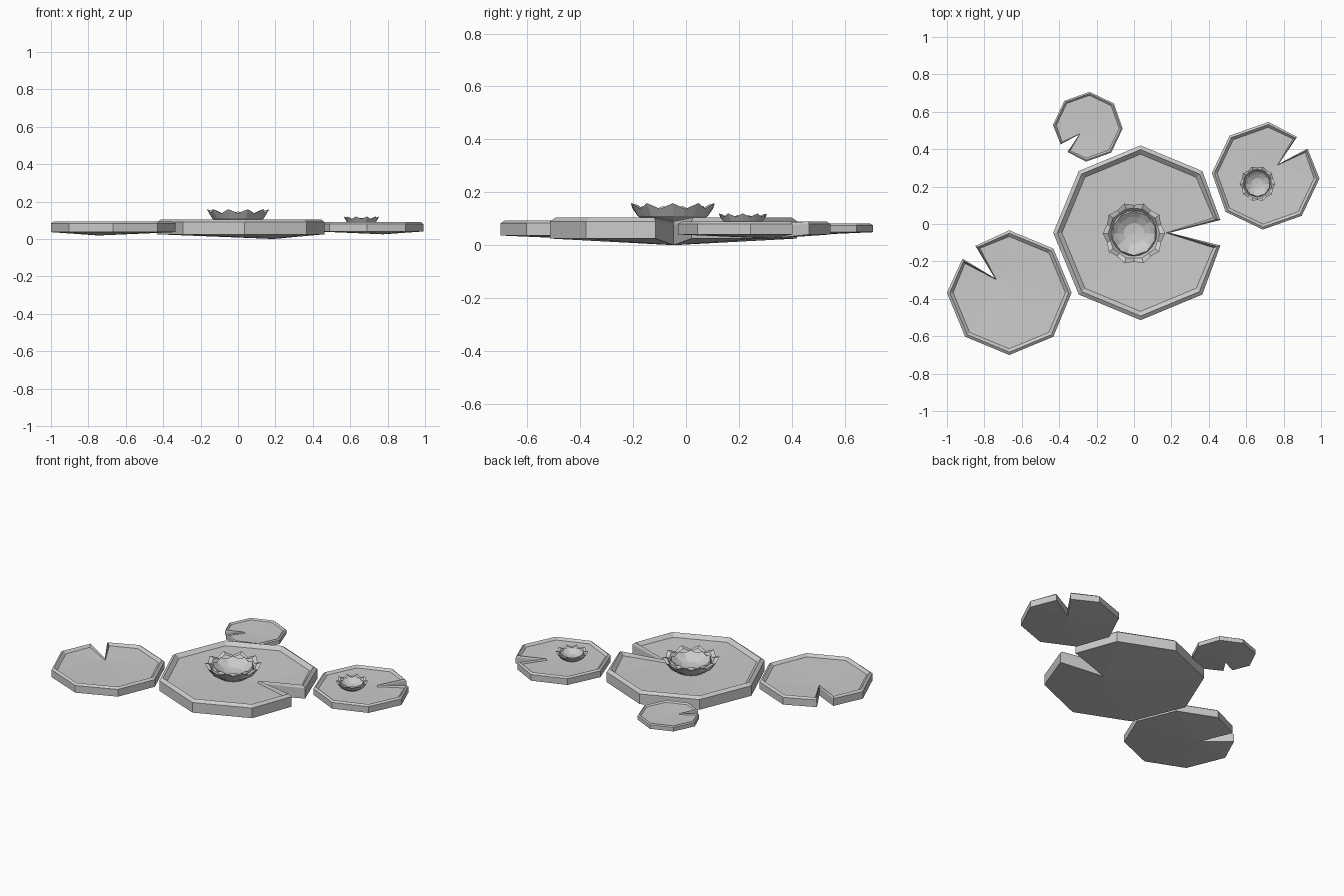
import bpy, bmesh
from math import cos, sin, radians, pi
from mathutils import Matrix

if "Cube" in bpy.data.objects:
    bpy.data.objects.remove(bpy.data.objects["Cube"])


def finish(bm, name, matrix):
    bmesh.ops.transform(bm, matrix=matrix, verts=bm.verts)
    bmesh.ops.recalc_face_normals(bm, faces=bm.faces)
    mesh = bpy.data.meshes.new(name)
    bm.to_mesh(mesh)
    bm.free()
    obj = bpy.data.objects.new(name, mesh)
    bpy.context.collection.objects.link(obj)
    return obj


def bridge(bm, a, b):
    n = len(a)
    for i in range(n):
        j = (i + 1) % n
        bm.faces.new((a[i], a[j], b[j], b[i]))


def fan(bm, ring):
    # fan from the notch tip
    for i in range(1, len(ring) - 1):
        bm.faces.new((ring[0], ring[i], ring[i + 1]))


def pad_outline(d):
    # octagon with one corner replaced by a notch, inset by d
    pts = [(0.155 - d * 0.4, 0), (0.427 - d * 0.8, 0.068 + d * 0.25)]
    r = 0.467 - d
    pts += [(r * cos(k * pi / 4), r * sin(k * pi / 4)) for k in range(1, 8)]
    pts.append((0.427 - d * 0.8, -0.068 - d * 0.25))
    return pts


def lily_pad(name, x, y, scale, turn):
    bm = bmesh.new()
    rings = []
    # inset, edge height, height at the notch tip
    for d, z, z_tip in [(0, -0.04, -0.065), (0, 0.025, 0.012),
                        (0.022, 0.04, 0.025), (0.047, 0.018, 0.008)]:
        rings.append([bm.verts.new((px, py, z_tip if i == 0 else z))
                      for i, (px, py) in enumerate(pad_outline(d))])
    for a, b in zip(rings, rings[1:]):
        bridge(bm, a, b)
    fan(bm, rings[0])
    fan(bm, rings[-1])
    m = (Matrix.Translation((x, y, 0.067)) @ Matrix.Rotation(radians(turn), 4, 'Z')
         @ Matrix.Scale(scale, 4))
    finish(bm, name, m)


def flower(name, x, y, z, scale, petals=10):
    bm = bmesh.new()
    # petal tip radius, height, then valley radius, height
    profile = [(0.085, 0, 0.085, 0), (0.138, 0.035, 0.132, 0.035),
               (0.167, 0.084, 0.152, 0.062), (0.138, 0.076, 0.132, 0.058),
               (0.122, 0.05, 0.122, 0.05), (0.112, 0.06, 0.118, 0.073),
               (0.090, 0.045, 0.090, 0.048), (0.055, 0.026, 0.055, 0.026)]
    rings = []
    for rt, zt, rv, zv in profile:
        ring = []
        for i in range(petals * 2):
            r, h = (rv, zv) if i % 2 else (rt, zt)
            a = i * pi / petals
            ring.append(bm.verts.new((r * cos(a), r * sin(a), h)))
        rings.append(ring)
    for a, b in zip(rings, rings[1:]):
        bridge(bm, a, b)
    bm.faces.new(rings[0])
    # hollow centre
    c = bm.verts.new((0, 0, 0.02))
    last = rings[-1]
    for i in range(len(last)):
        bm.faces.new((last[i], last[(i + 1) % len(last)], c))
    finish(bm, name, Matrix.Translation((x, y, z)) @ Matrix.Scale(scale, 4))


# Four floating pads
lily_pad("large_pad", 0.035, -0.047, 1.0, 0)
lily_pad("left_pad", -0.667, -0.367, 0.714, 135)
lily_pad("right_pad", 0.704, 0.258, 0.617, 42)
lily_pad("small_pad", -0.247, 0.52, 0.40, 222)

# Two blossoms
flower("large_blossom", 0.0, -0.05, 0.077, 1.0)
flower("small_blossom", 0.66, 0.215, 0.074, 0.57)

# Rest the lowest point on the ground
low = min(v.co.z for o in bpy.data.objects for v in o.data.vertices)
for o in bpy.data.objects:
    o.location.z -= low
